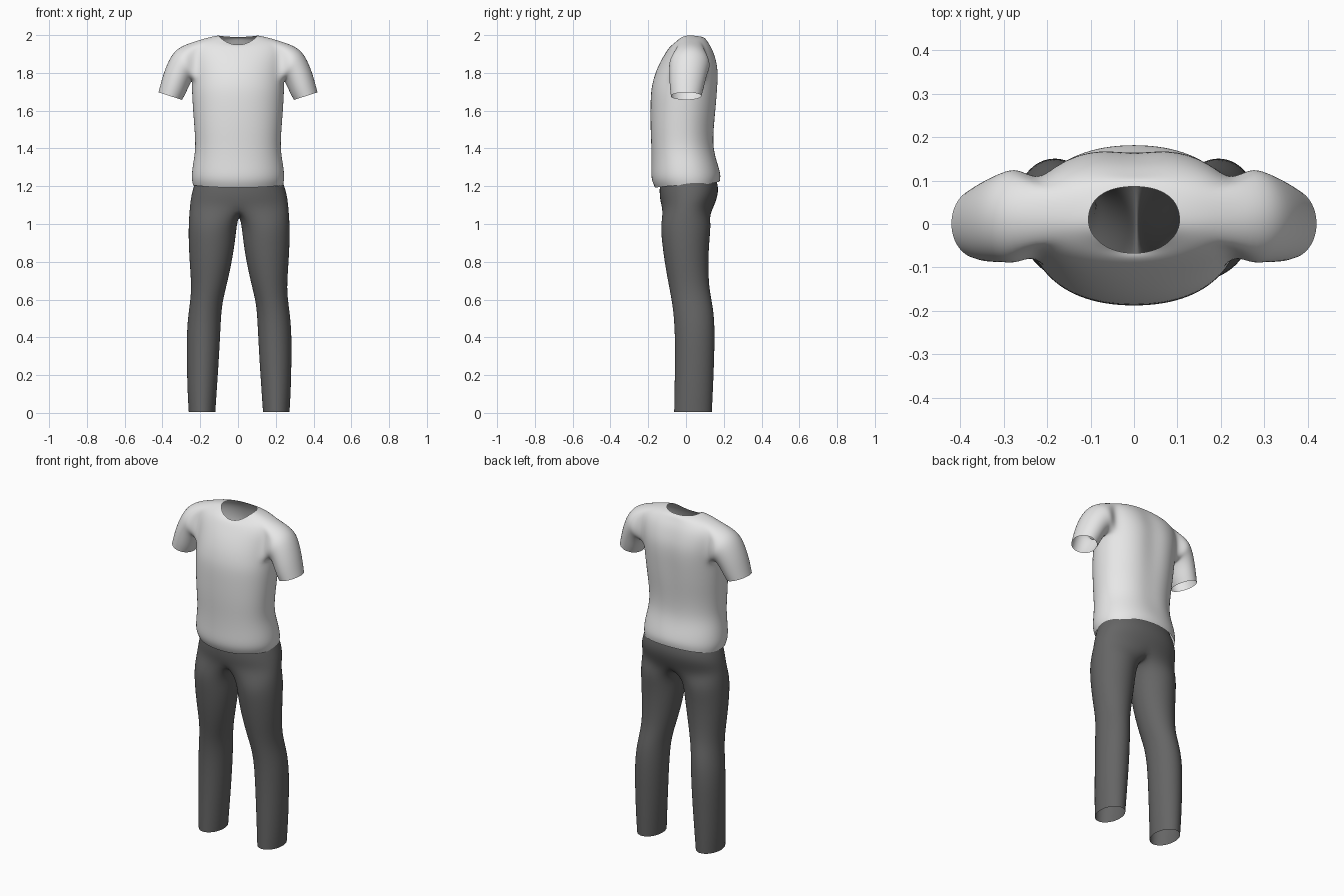
import bpy, bmesh, math

if "Cube" in bpy.data.objects:
    bpy.data.objects.remove(bpy.data.objects["Cube"])

N = 24  # points around the body


def material(name, value):
    m = bpy.data.materials.new(name)
    m.diffuse_color = (value, value, value, 1)
    m.use_nodes = True
    m.node_tree.nodes["Principled BSDF"].inputs["Base Color"].default_value = m.diffuse_color
    return m


def body_ring(bm, zs, zf, zb, hx, yf, yb, groove=0.0):
    """Horizontal ring with its own side, front and back heights and depths."""
    ring = []
    for i in range(N):
        a = 2 * math.pi * i / N
        c, s = math.cos(a), math.sin(a)
        x = hx * math.copysign(abs(c) ** 0.93, c)
        y = (yb if s > 0 else -yf) * math.copysign(abs(s) ** 0.93, s)
        mid = (yf + yb) * 0.5 * c * c          # sides sit midway in depth
        z = zs + ((zb if s > 0 else zf) - zs) * s * s
        if s > 0:
            y -= groove * math.exp(-(x / 0.06) ** 2)
        ring.append(bm.verts.new((x, y + mid, z)))
    return ring


def tube(bm, loop, rings, side, start=0):
    """Extend an open loop through rings given as outer xz, inner xz, front y, back y."""
    n = len(loop)
    for ox, oz, ix, iz, yf, yb in rings:
        new = []
        for i in range(n):
            a = 2 * math.pi * (i - start) / n
            c, s = math.cos(a) * 1.02, math.sin(a) * 1.02
            new.append(bm.verts.new((side * ((ox + ix) + c * (ox - ix)) / 2,
                                     ((yf + yb) + s * (yb - yf)) / 2,
                                     ((oz + iz) + c * (oz - iz)) / 2)))
        for i in range(n):
            j = (i + 1) % n
            bm.faces.new((loop[i], loop[j], new[j], new[i]))
        loop = new


def finish(bm, name, mat, dx=0.0):
    bmesh.ops.recalc_face_normals(bm, faces=bm.faces)
    me = bpy.data.meshes.new(name)
    bm.to_mesh(me)
    bm.free()
    me.materials.append(mat)
    ob = bpy.data.objects.new(name, me)
    bpy.context.collection.objects.link(ob)
    ob.location.x = dx
    sub = ob.modifiers.new("smooth", 'SUBSURF')
    sub.levels = sub.render_levels = 2
    for p in me.polygons:
        p.use_smooth = True
    return ob


# Shirt body: hem up to the neck opening
bm = bmesh.new()
rows = [
    (1.205, 1.192, 1.225, .240, -.165, .180, 0),
    (1.245, 1.235, 1.26, .250, -.187, .187, 0),
    (1.32, 1.31, 1.32, .240, -.184, .172, .005),
    (1.40, 1.40, 1.40, .226, -.184, .152, .01),
    (1.50, 1.50, 1.50, .232, -.189, .155, .01),
    (1.60, 1.60, 1.60, .240, -.190, .168, .015),
    (1.70, 1.70, 1.70, .246, -.188, .178, .02),
    (1.755, 1.76, 1.77, .246, -.176, .182, .02),
    (1.80, 1.81, 1.83, .250, -.160, .180, .02),
    (1.86, 1.86, 1.88, .255, -.137, .168, .02),
    (1.925, 1.90, 1.93, .255, -.113, .147, .015),
    (1.968, 1.93, 1.965, .225, -.093, .122, .01),
    (1.988, 1.945, 1.985, .160, -.079, .103, 0),
    (1.998, 1.948, 1.990, .106, -.068, .087, 0),
]
R = [body_ring(bm, *r) for r in rows]
LOW, TOP = 7, 11  # armhole rows
for k in range(len(R) - 1):
    for i in range(N):
        near_side = min((i + .5) % 12, 12 - (i + .5) % 12) < 2
        if LOW <= k < TOP and near_side:
            continue
        j = (i + 1) % N
        bm.faces.new((R[k][i], R[k][j], R[k + 1][j], R[k + 1][i]))

# Sleeves grow out of the armholes
sleeve = [
    (.295, 1.945, .247, 1.752, -.092, .130),
    (.347, 1.907, .250, 1.748, -.088, .120),
    (.385, 1.825, .262, 1.725, -.088, .106),
    (.405, 1.760, .280, 1.685, -.086, .094),
    (.421, 1.697, .296, 1.657, -.080, .082),
]
path = ([(TOP, 0), (TOP, 1)] + [(k, 2) for k in range(TOP, LOW - 1, -1)]
        + [(LOW, 1), (LOW, 0), (LOW, -1)]
        + [(k, -2) for k in range(LOW, TOP + 1)] + [(TOP, -1)])
for side in (1, -1):
    loop = [R[k][(c if side > 0 else 12 - c) % N] for k, c in path]
    tube(bm, loop, sleeve, side)
finish(bm, "shirt", material("light grey cloth", 0.8))

# Trousers: waist and hips
bm = bmesh.new()
hips = [
    (1.27, 1.27, 1.27, .215, -.130, .150),
    (1.20, 1.20, 1.20, .243, -.142, .174),
    (1.14, 1.14, 1.14, .258, -.141, .168),
    (1.08, 1.09, 1.06, .264, -.130, .135),
]
H = [body_ring(bm, *r) for r in hips]
for k in range(len(H) - 1):
    for i in range(N):
        j = (i + 1) % N
        bm.faces.new((H[k][i], H[k][j], H[k + 1][j], H[k + 1][i]))

# Crotch strip shared by both legs
crotch = [bm.verts.new((0, y, z)) for y, z in ((.07, 1.045), (0, 1.04), (-.07, 1.055))]

# Legs
leg = [
    (.268, 1.00, .012, 1.00, -.136, .134),
    (.268, .90, .022, .90, -.127, .122),
    (.261, .78, .042, .78, -.111, .118),
    (.252, .66, .070, .66, -.088, .122),
    (.262, .57, .092, .57, -.071, .142),
    (.277, .46, .098, .46, -.060, .153),
    (.278, .30, .106, .30, -.058, .150),
    (.274, .12, .118, .12, -.061, .143),
    (.267, .005, .126, .005, -.063, .137),
]
for side in (1, -1):
    half = [H[-1][(18 + side * t) % N] for t in range(13)]  # front, side, back
    tube(bm, half + crotch, leg, side, start=6)
finish(bm, "trousers", material("dark grey cloth", 0.13), 0.006)
